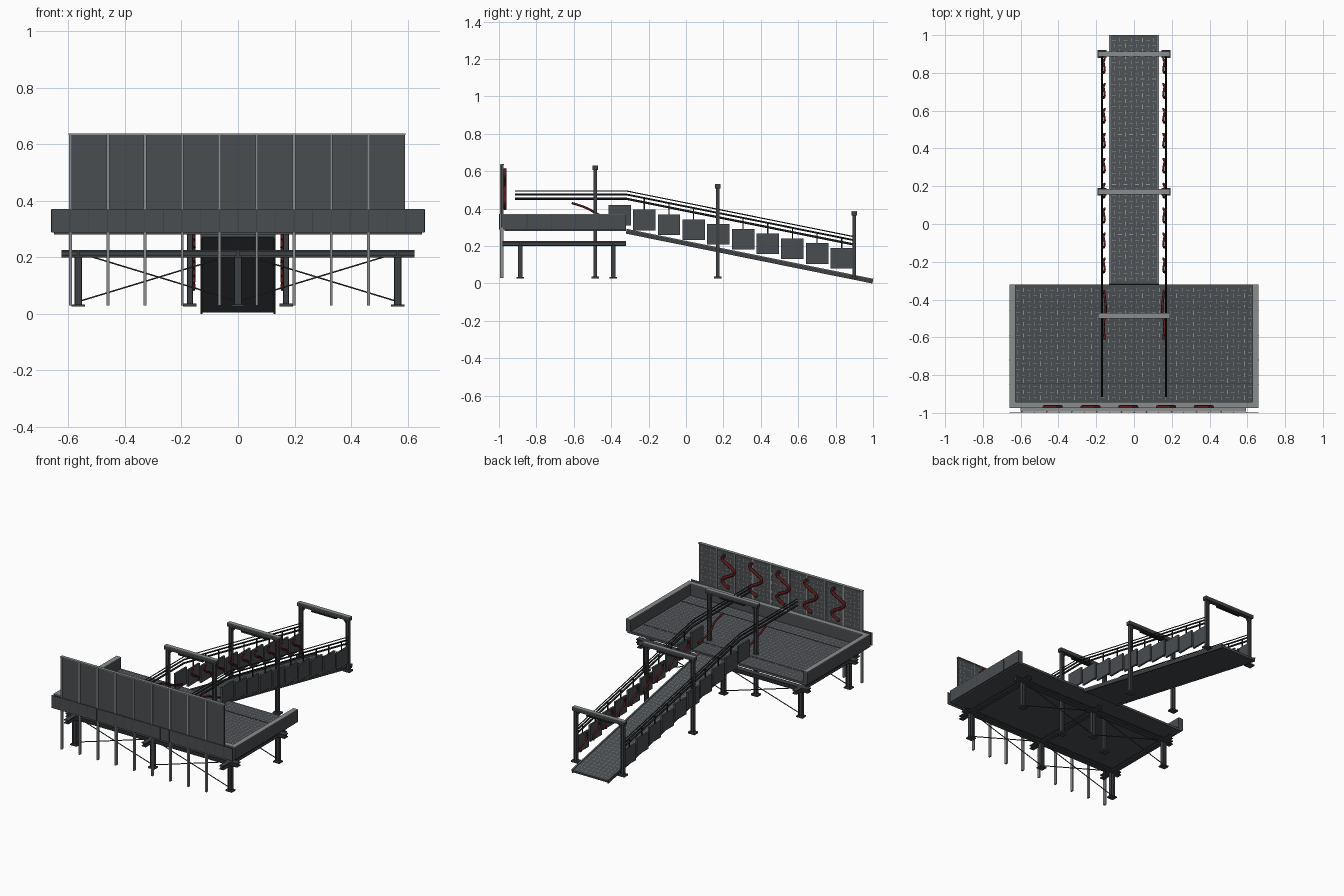
import bpy, bmesh, math
from mathutils import Vector, Matrix

if "Cube" in bpy.data.objects:
    bpy.data.objects.remove(bpy.data.objects["Cube"], do_unlink=True)


def material(name, r, g, b):
    m = bpy.data.materials.new(name)
    m.use_nodes = True
    m.diffuse_color = (r, g, b, 1)
    m.node_tree.nodes["Principled BSDF"].inputs["Base Color"].default_value = (r, g, b, 1)
    return m


SLATE = material("slate_metal", .068, .075, .082)
STEEL = material("dark_steel", .048, .052, .057)
LIGHT = material("light_metal", .25, .27, .27)
BLACK = material("black_rail", .012, .013, .014)
RED = material("dark_red", .11, .01, .01)


def finish(name, bm, mat):
    bmesh.ops.recalc_face_normals(bm, faces=bm.faces)
    mesh = bpy.data.meshes.new(name)
    bm.to_mesh(mesh)
    bm.free()
    mesh.materials.append(mat)
    ob = bpy.data.objects.new(name, mesh)
    bpy.context.collection.objects.link(ob)
    return ob


def boxes(name, mat, spans, frame=Matrix()):
    """One object from boxes given as (x0, x1, y0, y1, z0, z1)."""
    bm = bmesh.new()
    for x0, x1, y0, y1, z0, z1 in spans:
        centre = Vector((x0 + x1, y0 + y1, z0 + z1)) / 2
        size = Matrix.Diagonal((x1 - x0, y1 - y0, z1 - z0, 1))
        bmesh.ops.create_cube(bm, size=1, matrix=frame @ Matrix.Translation(centre) @ size)
    return finish(name, bm, mat)


def tube(name, mat, points, radius, sides=1):
    curve = bpy.data.curves.new(name, "CURVE")
    curve.dimensions = "3D"
    curve.bevel_depth = radius
    curve.bevel_resolution = sides
    curve.use_fill_caps = True
    spline = curve.splines.new("POLY")
    spline.points.add(len(points) - 1)
    for p, co in zip(spline.points, points):
        p.co = (*co, 1)
    temp = bpy.data.objects.new(name, curve)
    bpy.context.collection.objects.link(temp)
    bpy.context.view_layer.update()
    mesh = bpy.data.meshes.new_from_object(temp.evaluated_get(bpy.context.evaluated_depsgraph_get()))
    bpy.data.objects.remove(temp)
    mesh.materials.clear()
    mesh.materials.append(mat)
    mesh.shade_smooth()
    ob = bpy.data.objects.new(name, mesh)
    bpy.context.collection.objects.link(ob)
    return ob


def tread(name, frame, width, length, pitch=.03):
    """Alternating raised bars over a plate lying in the frame's xy plane."""
    bm = bmesh.new()
    nu, nv = int(width / pitch), int(length / pitch)
    for i in range(nu):
        for j in range(nv):
            at = Matrix.Translation(((i - (nu - 1) / 2) * pitch, (j - (nv - 1) / 2) * pitch, .001))
            a, b = (.022, .003) if (i + j) % 2 else (.003, .022)
            bmesh.ops.create_grid(bm, x_segments=1, y_segments=1, size=.5,
                                  matrix=frame @ at @ Matrix.Diagonal((a, b, 1, 1)))
    mesh = finish(name, bm, LIGHT)
    return mesh


# Platform deck with seams
boxes("platform_deck", SLATE, [(-.65, .65, -.97, -.32, .28, .295)])
tread("deck_tread", Matrix.Translation((0, -.635, .295)), 1.26, .62)
boxes("deck_seams", STEEL, [(-.63, .63, y - .003, y + .003, .295, .297) for y in (-.845, -.445)])

# Parapet around three sides, with light caps and panel joints
walls = [(-.66, -.627, -.975, -.32), (.627, .66, -.975, -.32), (-.627, .627, -.975, -.943)]
boxes("parapet", SLATE, [(*w, .288, .367) for w in walls])
boxes("parapet_cap", LIGHT, [(*w, .367, .371) for w in walls])
boxes("parapet_front_plate", SLATE, [(-.66, .66, -.999, -.994, .288, .371)])
boxes("parapet_joints", STEEL,
      [(x - .0015, x + .0015, -1, -.998, .29, .37) for x in [-.594 + .066 * i for i in range(19)]]
      + [(s * .66 - .001, s * .66 + .001, y - .0015, y + .0015, .29, .37)
         for s in (-1, 1) for y in (-.85, -.72, -.59, -.46)])

# Tall front fence
boxes("fence_sheet", SLATE, [(-.595, .59, -.988, -.98, .3, .633)])
boxes("fence_cap", LIGHT, [(-.6, .593, -.992, -.972, .633, .638)])
boxes("fence_posts", LIGHT, [(x - .005, x + .005, -.994, -.976, .03, .636)
                             for x in [-.592 + .1317 * i for i in range(9)]])
tread("fence_tread", Matrix.Translation((0, -.98, .5)) @ Matrix.Rotation(-math.pi / 2, 4, "X"), 1.18, .26)

# Wavy red strips on the back of the fence
for k in range(5):
    cx = -.43 + .2 * k
    tube("fence_red_strip", RED,
         [(cx + .045 * math.sin(9 * i / 24 + .6), -.968, .61 - .21 * i / 24) for i in range(25)], .009, 2)

# Beams and legs under the platform
beams = []
for y in (-.885, -.39):
    beams += [(-.625, .625, y - .018, y + .018, .2, .206), (-.625, .625, y - .018, y + .018, .22, .226),
              (-.625, .625, y - .006, y + .006, .206, .22)]
for x in (-.565, 0, .565):
    beams += [(x - .015, x + .015, -.98, -.32, .2, .206), (x - .015, x + .015, -.98, -.32, .22, .226),
              (x - .005, x + .005, -.98, -.32, .206, .22)]
boxes("support_beams", STEEL, beams)
legs, feet = [], []
for x in (-.565, 0, .565):
    for y in (-.885, -.39):
        legs += [(x - .014, x - .01, y - .012, y + .012, .03, .2), (x + .01, x + .014, y - .012, y + .012, .03, .2),
                 (x - .01, x + .01, y - .003, y + .003, .03, .2)]
        feet.append((x - .023, x + .023, y - .02, y + .02, .026, .034))
boxes("support_legs", STEEL, legs)
boxes("support_feet", STEEL, feet)
for y in (-.885, -.39):
    for s in (-1, 1):
        for a, b in ((.045, .215), (.215, .045)):
            tube("cross_brace", STEEL, [(s * .56, y, a), (0, y, b)], .003)

# Sloping ramp with side curbs
SLOPE = math.atan2(.265, 1.31)
LENGTH = 1.345
ramp = Matrix.Translation((0, .34, .147)) @ Matrix.Rotation(-SLOPE, 4, "X")
boxes("ramp_deck", SLATE, [(-.125, .125, -LENGTH / 2, LENGTH / 2, -.008, .006)], ramp)
boxes("ramp_curbs", LIGHT, [(s * .129 - .004, s * .129 + .004, -LENGTH / 2, LENGTH / 2, .008, .012)
                            for s in (-1, 1)], ramp)
boxes("ramp_stringers", STEEL, [(s * .129 - .004, s * .129 + .004, -LENGTH / 2, LENGTH / 2, -.014, .008)
                                for s in (-1, 1)], ramp)
tread("ramp_tread", ramp @ Matrix.Translation((0, 0, .006)), .25, LENGTH - .02)

# Gantries across the walkway
for y, top in ((-.485, .63), (.17, .53), (.9, .385)):
    posts, plates = [], []
    for s in (-1, 1):
        x = s * .17
        posts += [(x - .011, x - .007, y - .01, y + .01, .03, top - .02),
                  (x + .007, x + .011, y - .01, y + .01, .03, top - .02),
                  (x - .007, x + .007, y - .004, y + .004, .03, top - .02)]
        plates.append((x - .024, x + .024, y - .02, y + .02, .026, .036))
        tube("gantry_bracket", STEEL, [(x, y, top - .06), (x - s * .035, y, top - .018)], .005)
    boxes("gantry_posts", STEEL, posts)
    boxes("gantry_feet", STEEL, plates)
    boxes("gantry_beam", STEEL, [(-.19, .19, y - .014, y + .014, top - .022, top - .002)])
    boxes("gantry_beam_cap", LIGHT, [(-.19, .19, y - .014, y + .014, top - .002, top + .002)])
    boxes("gantry_lamp", BLACK, [(-.09, .09, y - .01, y + .01, top - .036, top - .026)]
          + [(x - .004, x + .004, y - .004, y + .004, top - .027, top - .021) for x in (-.07, .07)])

# Handrails, side panels and red strips, mirrored
for s in (-1, 1):
    x = s * .17
    for z, r in ((.495, .003), (.476, .005), (.453, .006)):
        tube("handrail", BLACK, [(x, -.915, z), (x, -.32, z), (x, .9, z - .245)], r, 2)
    panels = []
    for i in range(10):
        y, z = -.355 + .132 * i, .365 - .0256 * i
        panels.append((x - .006, x + .006, y - .06, y + .06, z - .055, z + .055))
        if i:
            tube("panel_red_strip", RED,
                 [(s * (.158 - .003 * math.sin(j)), y + .035 - .07 * j / 14 + .018 * math.sin(7 * j / 14),
                   z - .05 + .1 * j / 14) for j in range(15)], .006, 2)
    boxes("side_panels", SLATE, panels)
    tube("entry_red_strip", RED,
         [(s * (.155 + .006 * math.sin(j / 2)), -.61 + .25 * j / 14 + .012 * math.sin(j / 2), .43 - .1 * j / 14)
          for j in range(15)], .006, 2)
    # Short hangers tie the panels to the rails
    boxes("panel_hangers", BLACK, [(x - .003, x + .003, p[2] + .057, p[2] + .063, p[5] - .02, p[5] + .06)
                                   for p in panels[1:]])
